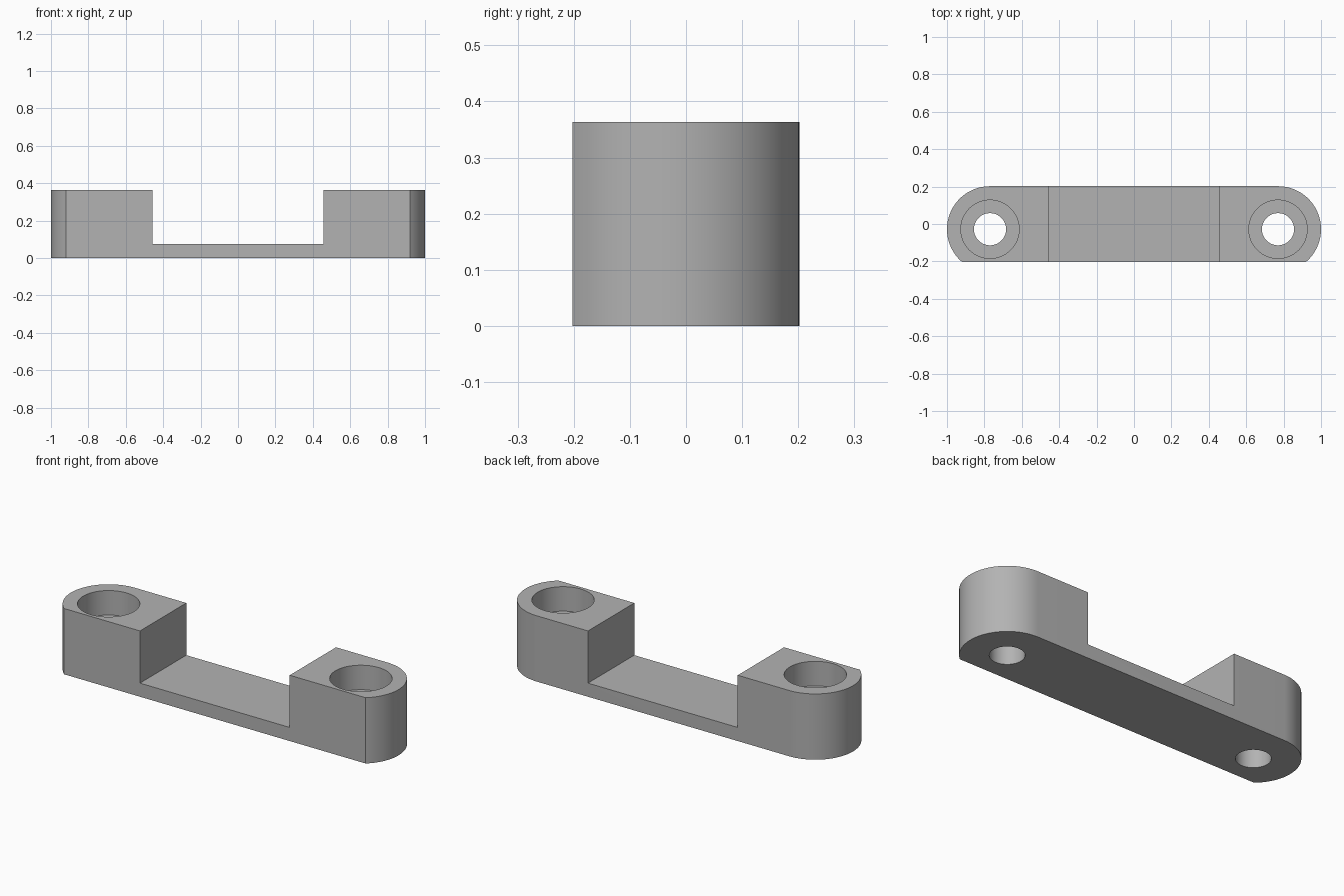
import bpy
import bmesh
from math import radians, sin, cos, asin, pi
from mathutils import Matrix

if "Cube" in bpy.data.objects:
    bpy.data.objects.remove(bpy.data.objects["Cube"], do_unlink=True)

HEIGHT, BASE = 0.363, 0.075      # end block and bridge heights
HALF_GAP, HALF_DEPTH = 0.457, 0.202
END_R = 0.23                     # rounded ends
HOLE_X, HOLE_Y = 0.77, HALF_DEPTH - END_R
HOLE_R, BORE_R, BORE_DEPTH = 0.086, 0.156, 0.135

grey = bpy.data.materials.new("plain_grey")
grey.use_nodes = True
grey.diffuse_color = (0.45, 0.45, 0.45, 1)
grey.node_tree.nodes["Principled BSDF"].inputs["Base Color"].default_value = grey.diffuse_color


def make_object(name, bm):
    bmesh.ops.recalc_face_normals(bm, faces=bm.faces)
    mesh = bpy.data.meshes.new(name)
    bm.to_mesh(mesh)
    bm.free()
    mesh.materials.append(grey)
    obj = bpy.data.objects.new(name, mesh)
    bpy.context.collection.objects.link(obj)
    return obj


def cylinder(name, x, radius, z0, z1):
    bm = bmesh.new()
    bmesh.ops.create_cone(bm, cap_ends=True, segments=64, radius1=radius, radius2=radius,
                          depth=z1 - z0, matrix=Matrix.Translation((x, HOLE_Y, (z0 + z1) / 2)))
    return make_object(name, bm)


# Plan outline: round ends cut off flat along the front
start = asin((-HALF_DEPTH - HOLE_Y) / END_R)
steps = 40
arc = [start + (pi / 2 - start) * i / steps for i in range(steps + 1)]
right = [(HOLE_X + END_R * cos(a), HOLE_Y + END_R * sin(a)) for a in arc]
outline = right + [(-x, y) for x, y in reversed(right)]

bm = bmesh.new()
face = bm.faces.new([bm.verts.new((x, y, 0)) for x, y in outline])
top = bmesh.ops.extrude_face_region(bm, geom=[face])["geom"]
bmesh.ops.translate(bm, vec=(0, 0, HEIGHT),
                    verts=[v for v in top if isinstance(v, bmesh.types.BMVert)])
body = make_object("mounting_bracket", bm)

# Cutter for the gap between the end blocks
bm = bmesh.new()
bmesh.ops.create_cube(bm, size=1, matrix=Matrix.Translation((0, 0, BASE + 0.5))
                      @ Matrix.Diagonal((2 * HALF_GAP, 1, 1, 1)))
cutters = [make_object("gap_cutter", bm)]

# Cutters for the stepped screw holes
for side, x in (("left", HOLE_X), ("right", -HOLE_X)):
    cutters.append(cylinder(side + "_bore_cutter", x, BORE_R, HEIGHT - BORE_DEPTH, HEIGHT + 0.1))
    cutters.append(cylinder(side + "_hole_cutter", x, HOLE_R, -0.1, HEIGHT + 0.05))

bpy.ops.object.select_all(action="DESELECT")
body.select_set(True)
bpy.context.view_layer.objects.active = body
for cutter in cutters:
    cutter.hide_render = True
    mod = body.modifiers.new(cutter.name, "BOOLEAN")
    mod.operation, mod.solver, mod.object = "DIFFERENCE", "EXACT", cutter
    bpy.ops.object.modifier_apply(modifier=mod.name)
    bpy.data.objects.remove(cutter, do_unlink=True)

bpy.ops.object.shade_smooth_by_angle(angle=radians(30))
